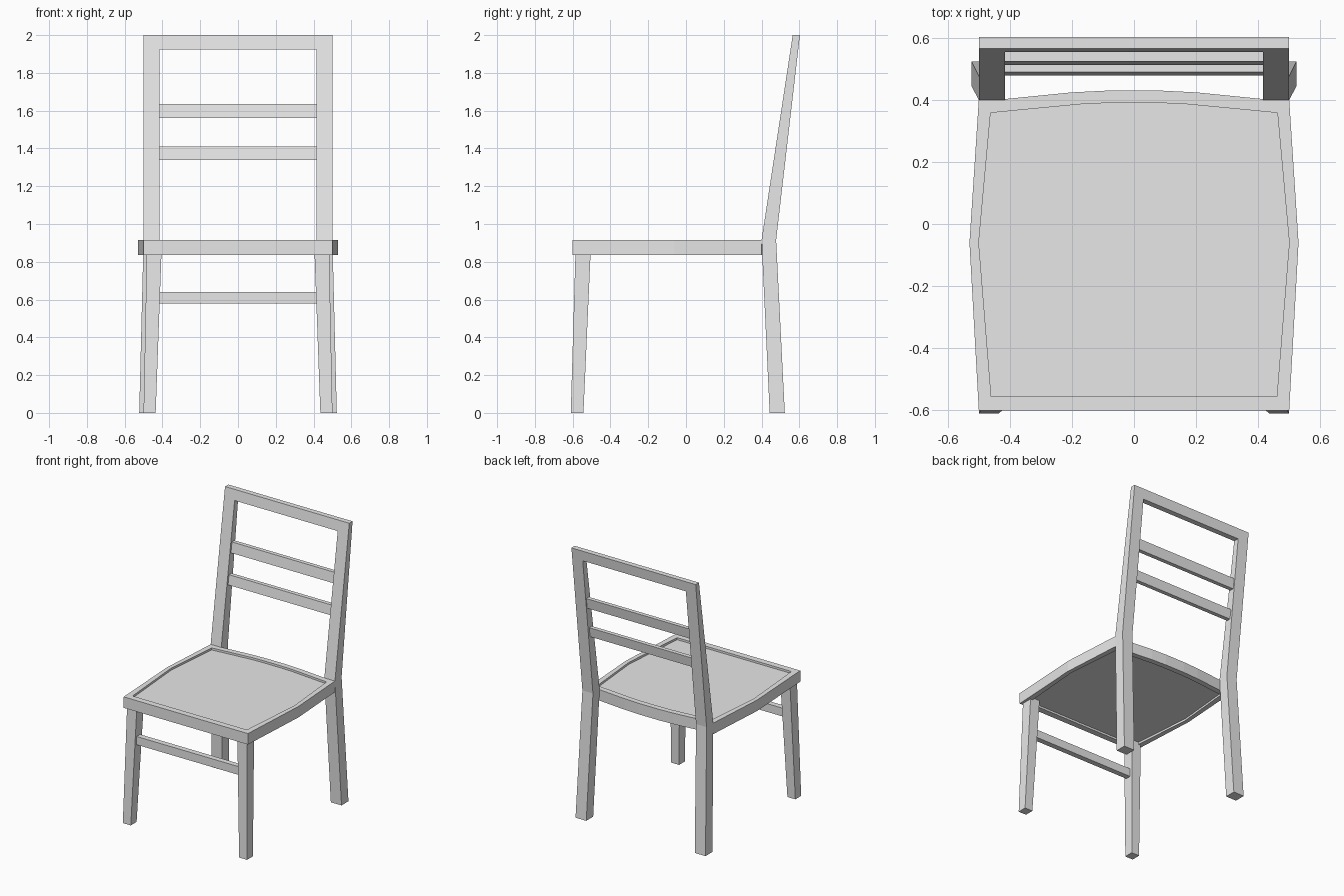
import bpy
import bmesh

cube = bpy.data.objects.get("Cube")
if cube:
    bpy.data.objects.remove(cube, do_unlink=True)

grey = bpy.data.materials.new("plain_grey")
grey.use_nodes = True
grey.diffuse_color = (0.8, 0.8, 0.8, 1)
grey.node_tree.nodes["Principled BSDF"].inputs["Base Color"].default_value = (0.8, 0.8, 0.8, 1)


def loft(name, loops, cap=True):
    """Join closed loops of points with flat quads, then cap or close the ring."""
    bm = bmesh.new()
    rings = [[bm.verts.new(p) for p in loop] for loop in loops]
    pairs = list(zip(rings, rings[1:]))
    if cap:
        bm.faces.new(rings[0])
        bm.faces.new(rings[-1])
    else:
        pairs.append((rings[-1], rings[0]))
    for a, b in pairs:
        for i in range(len(a)):
            j = (i + 1) % len(a)
            bm.faces.new((a[i], a[j], b[j], b[i]))
    bmesh.ops.recalc_face_normals(bm, faces=bm.faces[:])
    mesh = bpy.data.meshes.new(name)
    bm.to_mesh(mesh)
    bm.free()
    mesh.materials.append(grey)
    obj = bpy.data.objects.new(name, mesh)
    bpy.context.collection.objects.link(obj)
    return obj


def section(x0, x1, y0, y1, z):
    return [(x0, y0, z), (x1, y0, z), (x1, y1, z), (x0, y1, z)]


def outline(half, z):
    """Mirror the points of one half, listed front to back."""
    full = half + [(-x, y) for x, y in reversed(half)]
    return [(x, y, z) for x, y in full]


def back_y(z):
    """Front and rear faces of the leaning backrest at a height."""
    t = (z - SEAT_TOP) / (2 - SEAT_TOP)
    return 0.4 + 0.165 * t, 0.477 + 0.126 * t


SEAT_LOW, SEAT_TOP = 0.835, 0.915

# Seat frame with bowed sides and back
outer = [(0.5, -0.6), (0.53, -0.06), (0.5, 0.4), (0.42, 0.402), (0.2, 0.424), (0.08, 0.43)]
inner = [(0.46, -0.555), (0.5, -0.06), (0.462, 0.358), (0.4, 0.364), (0.16, 0.387), (0.08, 0.39)]
loft("seat_frame", [outline(outer, SEAT_LOW), outline(outer, SEAT_TOP),
                    outline(inner, SEAT_TOP), outline(inner, SEAT_LOW)], cap=False)

# Seat panel, sunk slightly into the frame
loft("seat_panel", [outline(inner, SEAT_LOW + 0.015), outline(inner, SEAT_TOP - 0.015)])

# Legs and backrest uprights
for side, s in (("left", 1), ("right", -1)):
    loft("front_leg_" + side, [
        section(s * 0.436, s * 0.5, -0.61, -0.543, 0),
        section(s * 0.405, s * 0.483, -0.585, -0.505, SEAT_LOW + 0.015)])
    loft("back_leg_" + side, [
        section(s * 0.437, s * 0.523, 0.443, 0.523, 0),
        section(s * 0.415, s * 0.5, *back_y(SEAT_TOP), SEAT_TOP),
        section(s * 0.415, s * 0.5, *back_y(2), 2)])

# Top rail and two thinner slats following the lean
for name, low, high, inset, depth in (("top_rail", 1.925, 2, 0, None),
                                      ("upper_slat", 1.56, 1.635, 0.014, 0.03),
                                      ("lower_slat", 1.34, 1.41, 0.014, 0.03)):
    loops = []
    for z in (low, high):
        front, rear = back_y(z)
        front += inset
        loops.append(section(-0.416, 0.416, front, front + depth if depth else rear, z))
    loft(name, loops)

# Stretcher between the front legs
loft("front_stretcher", [section(-0.42, 0.42, -0.575, -0.535, z) for z in (0.58, 0.64)])
